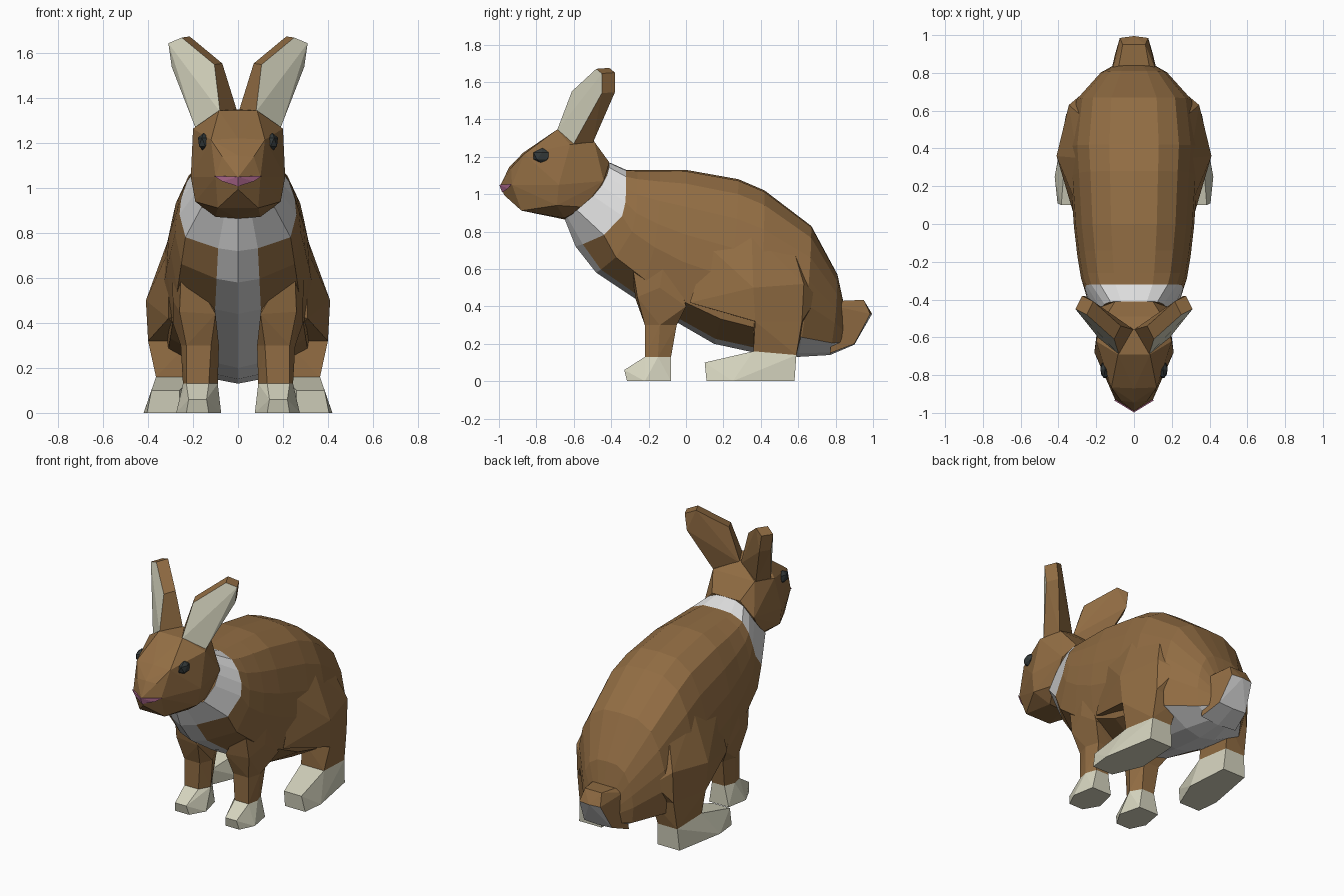
import bpy, bmesh
from mathutils import Vector


def material(name, rgb):
    m = bpy.data.materials.new(name)
    m.diffuse_color = (*rgb, 1)
    return m


BROWN = material("brown fur", (0.285, 0.152, 0.056))
WHITE = material("white fur", (0.72, 0.72, 0.72))
CREAM = material("cream fur", (0.67, 0.66, 0.52))
PINK = material("pink nose", (0.45, 0.15, 0.29))
DARK = material("dark eye", (0.035, 0.042, 0.042))


def finish(bm, name, mats, rule=None):
    bmesh.ops.recalc_face_normals(bm, faces=bm.faces[:])
    bm.normal_update()
    if rule:
        for f in bm.faces:
            f.material_index = rule(f)
    me = bpy.data.meshes.new(name)
    bm.to_mesh(me)
    bm.free()
    for m in mats:
        me.materials.append(m)
    ob = bpy.data.objects.new(name, me)
    bpy.context.collection.objects.link(ob)
    return ob


def hull(name, pts, mats, rule=None):
    """Faceted solid stretched over a few corner points."""
    bm = bmesh.new()
    for p in pts:
        bm.verts.new(p)
    bmesh.ops.convex_hull(bm, input=bm.verts[:])
    loose = [v for v in bm.verts if not v.link_faces]
    bmesh.ops.delete(bm, geom=loose, context='VERTS')
    bmesh.ops.dissolve_limit(bm, angle_limit=0.06, verts=bm.verts[:], edges=bm.edges[:])
    return finish(bm, name, mats, rule)


def flip(pts):
    return [(-x, y, z) for x, y, z in pts]


def pair(name, pts, mats, rule=None):
    hull(name + "_right", pts, mats, rule)
    hull(name + "_left", flip(pts), mats, rule)


# Body: cross-sections (top y, top z, bottom y, bottom z, half width, bend)
RINGS = [(-0.41, 1.17, -0.65, 0.87, 0.18, 2), (-0.32, 1.13, -0.59, 0.72, 0.26, 5),
         (-0.26, 1.13, -0.48, 0.58, 0.28, 4), (-0.14, 1.13, -0.27, 0.44, 0.30, 3),
         (0.0, 1.13, -0.04, 0.31, 0.318, 2), (0.28, 1.08, 0.15, 0.20, 0.335, 2),
         (0.42, 1.02, 0.38, 0.15, 0.345, 2), (0.67, 0.83, 0.60, 0.13, 0.315, 2),
         (0.81, 0.57, 0.77, 0.14, 0.18, 2), (0.84, 0.43, 0.84, 0.17, 0.11, 2)]
# (fraction of half width, fraction of height from the top)
SECTION = [(0, 0), (0.38, 0.01), (0.69, 0.09), (0.87, 0.24), (0.97, 0.42), (1, 0.60),
           (0.90, 0.85), (0.34, 0.97), (0, 1)]
section = SECTION + [(-u, t) for u, t in SECTION[-2:0:-1]]
bm = bmesh.new()
rings = []
for yt, zt, yb, zb, w, bend in RINGS:
    rings.append([bm.verts.new((u * w, yt + (yb - yt) * t ** bend, zt + (zb - zt) * t))
                  for u, t in section])
n = len(section)
last = len(SECTION) - 1
for i in range(len(rings) - 1):
    wide = 2 if i >= 6 else 1
    for j in range(n):
        k = (j + 1) % n
        f = bm.faces.new((rings[i][j], rings[i][k], rings[i + 1][k], rings[i + 1][j]))
        # white collar and white stripe down chest and belly, wider at the rump
        f.material_index = 1 if i == 0 or last - wide <= j < last + wide else 0
bm.faces.new(rings[0])
bm.faces.new(rings[-1])
finish(bm, "body", [BROWN, WHITE])

# Head
side = [(0.10, -0.93, 1.05), (0.07, -0.935, 1.14), (0.12, -0.865, 1.215), (0.085, -0.69, 1.345),
        (0.09, -0.88, 0.912), (0.20, -0.62, 1.265), (0.21, -0.68, 1.05), (0.19, -0.69, 0.94),
        (0.10, -0.65, 0.872), (0.15, -0.49, 1.28), (0.18, -0.44, 1.07), (0.10, -0.41, 1.17),
        (0.16, -0.54, 0.93)]
middle = [(0, -0.992, 1.048), (0, -0.945, 1.145), (0, -0.87, 1.222), (0, -0.972, 0.995),
          (0, -0.56, 1.35), (0, -0.65, 0.865), (0, -0.41, 1.175)]
hull("head", side + flip(side) + middle, [BROWN])

# Nose
hull("nose", [(0, -0.998, 1.050), (0.108, -0.932, 1.055), (-0.108, -0.932, 1.055),
              (0.0, -0.983, 1.008), (0.07, -0.953, 1.03), (-0.07, -0.953, 1.03),
              (0, -0.93, 1.045)], [PINK])

# Eyes
for s, label in ((1, "right"), (-1, "left")):
    bm = bmesh.new()
    bmesh.ops.create_icosphere(bm, subdivisions=1, radius=1)
    for v in bm.verts:
        v.co = (s * (0.153 + v.co.x * 0.028), -0.77 + v.co.y * 0.053, 1.205 + v.co.z * 0.042)
    finish(bm, "eye_" + label, [DARK])

# Ears: flat blade with cream inner face
blade = [(0.08, -0.69, 1.34), (0.105, -0.61, 1.55), (0.25, -0.48, 1.67), (0.31, -0.45, 1.645),
         (0.295, -0.45, 1.54), (0.19, -0.60, 1.27)]
back = [(x - 0.035, y + 0.07, z + 0.005) for x, y, z in blade[1:5]]
ear = blade + back + [(0.0, -0.56, 1.33), (0.15, -0.50, 1.27)]
pair("ear", ear, [BROWN, CREAM],
     lambda f: int(f.normal.dot(Vector((0.69 if f.calc_center_median().x > 0 else -0.69,
                                        -0.72, 0.14))) > 0.8))

# Front legs: shoulder, lower leg, paw
knee = [(0.12, -0.22, 0.30), (0.23, -0.22, 0.30), (0.255, -0.14, 0.30),
        (0.23, -0.05, 0.30), (0.12, -0.05, 0.30), (0.085, -0.14, 0.30)]
ankle = [(0.13, -0.22, 0.13), (0.23, -0.22, 0.13), (0.245, -0.15, 0.13),
         (0.22, -0.08, 0.13), (0.13, -0.08, 0.13), (0.09, -0.15, 0.13)]
pair("shoulder", knee + [(0.10, -0.27, 0.44), (0.26, -0.26, 0.45), (0.29, -0.14, 0.50),
                         (0.29, 0.0, 0.40), (0.12, 0.0, 0.42), (0.25, -0.30, 0.70),
                         (0.295, -0.10, 0.75), (0.15, -0.10, 0.70)], [BROWN])
pair("front_leg", knee + ankle, [BROWN])
pair("front_paw", ankle + [(0.14, -0.33, 0.06), (0.22, -0.33, 0.06), (0.13, -0.315, 0),
                           (0.23, -0.315, 0), (0.275, -0.22, 0), (0.075, -0.22, 0),
                           (0.25, -0.08, 0), (0.11, -0.08, 0)], [CREAM])

# Hind legs: thigh, shank and long foot
hock = [(0.20, 0.36, 0.16), (0.365, 0.36, 0.16), (0.35, 0.59, 0.14), (0.21, 0.59, 0.14)]
shank = [(0.21, 0.36, 0.32), (0.40, 0.37, 0.32), (0.345, 0.62, 0.32), (0.19, 0.63, 0.30)]
pair("thigh", shank + [(0.31, 0.02, 0.42), (0.31, 0.12, 0.72), (0.41, 0.36, 0.50),
                       (0.345, 0.63, 0.52), (0.275, 0.57, 0.72), (0.30, 0.35, 0.80),
                       (0.255, 0.705, 0.45), (0.17, 0.60, 0.72), (0.20, 0.20, 0.45)], [BROWN])
pair("shank", shank + hock, [BROWN])
pair("hind_foot", hock + [(0.26, 0.10, 0.10), (0.385, 0.10, 0.10), (0.26, 0.11, 0),
                          (0.405, 0.11, 0), (0.42, 0.25, 0), (0.36, 0.58, 0),
                          (0.20, 0.58, 0), (0.18, 0.30, 0)], [CREAM])

# Tail: brown above, white below
tail = [(0.12, 0.80, 0.40), (0.08, 0.84, 0.43), (0.06, 0.95, 0.435), (0.075, 0.985, 0.36),
        (0.10, 0.90, 0.20), (0.13, 0.77, 0.15)]
hull("tail", tail + flip(tail) + [(0, 0.995, 0.36), (0, 0.90, 0.195), (0, 0.77, 0.14)],
     [BROWN, WHITE], lambda f: int(f.normal.z < -0.25))
